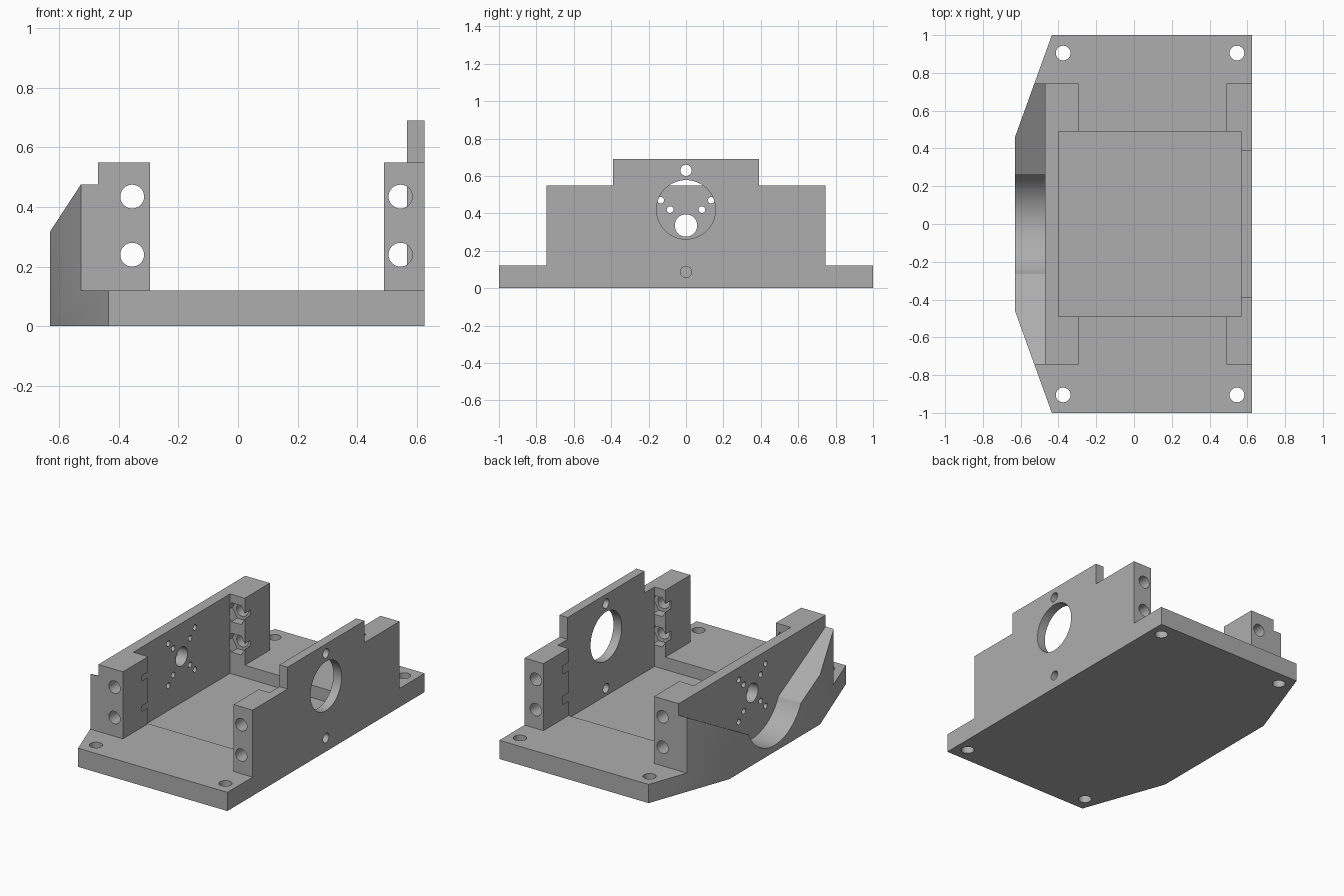
import bpy, bmesh, math
from mathutils import Vector

if "Cube" in bpy.data.objects:
    bpy.data.objects.remove(bpy.data.objects["Cube"])

grey = bpy.data.materials.new("plain_grey")
grey.diffuse_color = (0.42, 0.42, 0.42, 1)
grey.use_nodes = True
grey.node_tree.nodes["Principled BSDF"].inputs["Base Color"].default_value = grey.diffuse_color


def prism(name, profile, axis, a, b):
    """Extrude a 2D profile along an axis from a to b (x: y,z / y: x,z / z: x,y)."""
    place = {"x": lambda u, v, w: Vector((w, u, v)),
             "y": lambda u, v, w: Vector((u, w, v)),
             "z": lambda u, v, w: Vector((u, v, w))}[axis]
    bm = bmesh.new()
    low = [bm.verts.new(place(u, v, a)) for u, v in profile]
    top = [bm.verts.new(place(u, v, b)) for u, v in profile]
    n = len(profile)
    bm.faces.new(low)
    bm.faces.new(top)
    for i in range(n):
        j = (i + 1) % n
        bm.faces.new((low[i], low[j], top[j], top[i]))
    bmesh.ops.recalc_face_normals(bm, faces=bm.faces)
    mesh = bpy.data.meshes.new(name)
    bm.to_mesh(mesh)
    bm.free()
    mesh.materials.append(grey)
    obj = bpy.data.objects.new(name, mesh)
    bpy.context.collection.objects.link(obj)
    return obj


def circle(u, v, r, n=32):
    return [(u + r * math.cos(2 * math.pi * i / n),
             v + r * math.sin(2 * math.pi * i / n)) for i in range(n)]


def rect(u0, u1, v0, v1):
    return [(u0, v0), (u1, v0), (u1, v1), (u0, v1)]


# Solid blank with the chamfered left outline
body = prism("bracket_body", [(0.625, -1), (0.625, 1), (-0.435, 1), (-0.63, 0.46),
                              (-0.63, -0.46), (-0.435, -1)], "z", 0, 0.69)


def cut(profile, axis, a, b):
    cutter = prism("cutter", profile, axis, a, b)
    cutter.hide_render = True
    mod = body.modifiers.new("cut", "BOOLEAN")
    mod.operation = "DIFFERENCE"
    mod.solver = "EXACT"
    mod.object = cutter
    bpy.context.view_layer.objects.active = body
    bpy.ops.object.modifier_apply(modifier=mod.name)
    bpy.data.objects.remove(cutter)


# Mounting flanges, wall tops and the tab on the right wall
for s in (-1, 1):
    cut(rect(-1, 1, *sorted((s * 0.745, s * 1.2))), "z", 0.12, 1)
    cut(rect(0.5, 1, *sorted((s * 0.39, s * 0.9))), "z", 0.55, 1)
cut(rect(-1, 0.567, -0.95, 0.95), "z", 0.55, 1)

# Open channel between the corner blocks, and the sunken pocket
cut(rect(-0.295, 0.49, -1.1, 1.1), "z", 0.12, 1.1)
cut(rect(-0.4, 0.567, -0.49, 0.49), "z", 0.04, 1.2)

# Sloped buttresses with the round relief outside the left wall
arc = [(0.293 * math.cos(t), 0.335 + 0.293 * math.sin(t))
       for t in (math.radians(-25 - 130 * i / 32) for i in range(33))]
cut([(0.8, 0.9), (0.8, 0.506)] + arc + [(-0.8, 0.506), (-0.8, 0.9)], "x", -0.8, -0.47)

# Right wall: large bore and two small holes
for z, r in ((0.42, 0.158), (0.63, 0.03), (0.087, 0.03)):
    cut(circle(0, z, r, 48), "x", 0.54, 0.7)

# Left wall: shaft hole and diagonal screw pattern
cut(circle(0, 0.335, 0.06), "x", -0.6, -0.35)
for d in (0.085, 0.135):
    for sy in (-1, 1):
        for sz in (-1, 1):
            cut(circle(sy * d, 0.335 + sz * d, 0.018, 20), "x", -0.6, -0.35)

# Corner blocks: cross holes with nut recesses; flange: bolt holes
for s in (-1, 1):
    for x in (-0.355, 0.545):
        for z in (0.24, 0.435):
            cut(circle(x, z, 0.04), "y", *sorted((s * 0.49, s * 0.8)))
            cut(circle(x, z, 0.07, 6), "y", *sorted((s * 0.49, s * 0.55)))
    for x in (-0.375, 0.545):
        cut(circle(x, s * 0.905, 0.039), "z", -0.1, 0.3)

# Smooth only the round surfaces
bpy.ops.object.select_all(action="DESELECT")
body.select_set(True)
bpy.context.view_layer.objects.active = body
bpy.ops.object.shade_smooth_by_angle(angle=math.radians(24))
